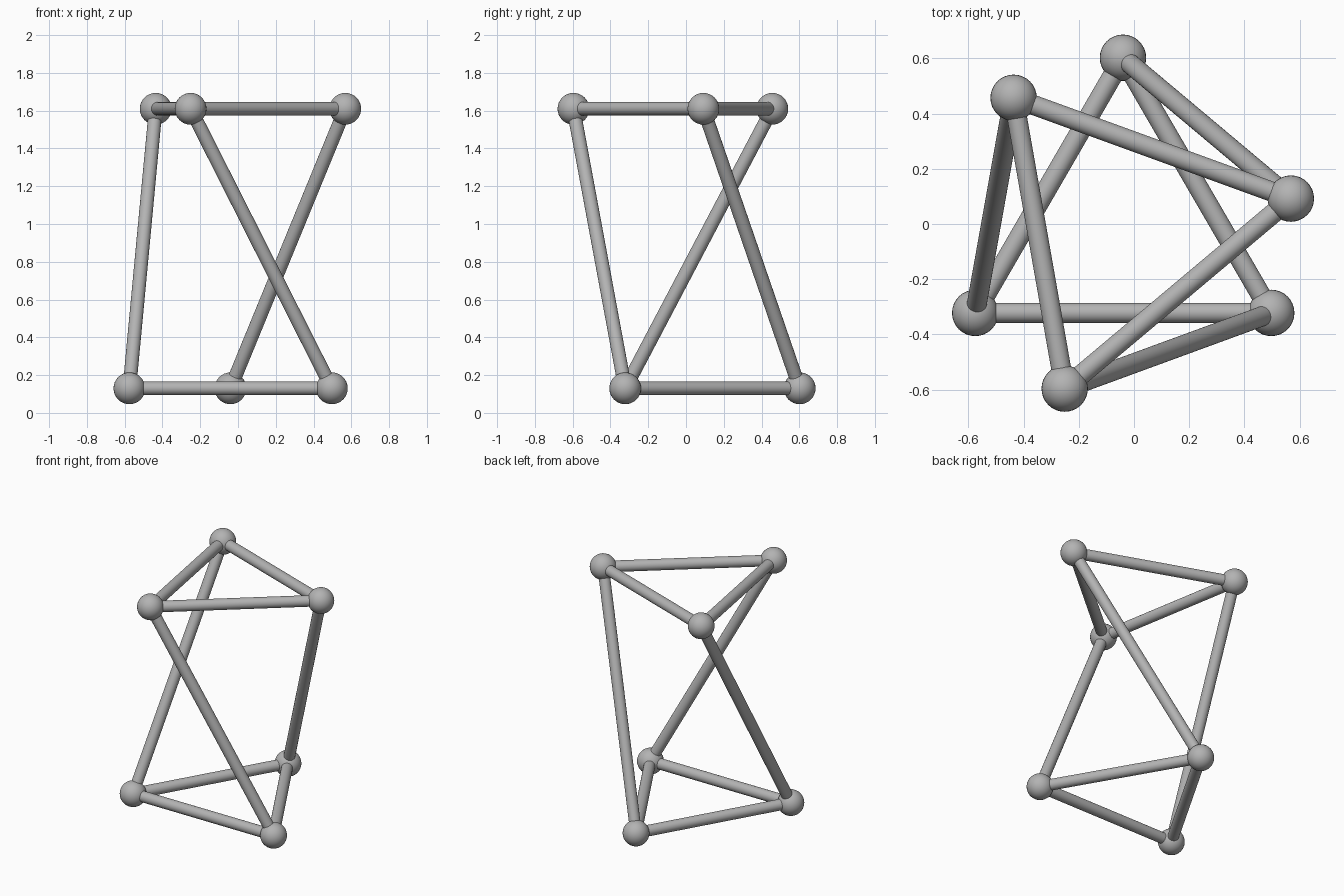
import bpy
from mathutils import Vector

cube = bpy.data.objects.get("Cube")
if cube:
    bpy.data.objects.remove(cube, do_unlink=True)

BALL_RADIUS = 0.084
ROD_RADIUS = 0.036
LOW, HIGH = 0.13, 1.61

# Single grey material
grey = bpy.data.materials.new("plain_grey")
grey.use_nodes = True
colour = (0.45, 0.45, 0.45, 1)
grey.diffuse_color = colour
bsdf = next(n for n in grey.node_tree.nodes if n.type == 'BSDF_PRINCIPLED')
bsdf.inputs["Base Color"].default_value = colour


def finish(name):
    obj = bpy.context.object
    obj.name = name
    obj.data.materials.append(grey)
    bpy.ops.object.shade_smooth_by_angle()


def ball(name, centre):
    bpy.ops.mesh.primitive_uv_sphere_add(
        segments=32, ring_count=16, radius=BALL_RADIUS, location=centre)
    finish(name)


def rod(name, start, end):
    axis = end - start
    bpy.ops.mesh.primitive_cylinder_add(
        vertices=32, radius=ROD_RADIUS, depth=axis.length,
        location=(start + end) / 2,
        rotation=axis.to_track_quat('Z', 'Y').to_euler())
    finish(name)


# Corner joints; each bottom joint pairs with the top joint at the same index
bottom = [Vector((x, y, LOW)) for x, y in
          ((-0.575, -0.322), (0.497, -0.322), (-0.04, 0.602))]
top = [Vector((x, y, HIGH)) for x, y in
       ((-0.436, 0.457), (-0.251, -0.596), (0.568, 0.092))]

# Joints and triangle edges at both levels
for level, points in (("bottom", bottom), ("top", top)):
    for i, point in enumerate(points):
        ball(f"{level}_joint_{i + 1}", point)
        rod(f"{level}_rod_{i + 1}", point, points[(i + 1) % 3])

# Slanted struts joining the two levels
for i, (low, high) in enumerate(zip(bottom, top)):
    rod(f"slanted_strut_{i + 1}", low, high)
